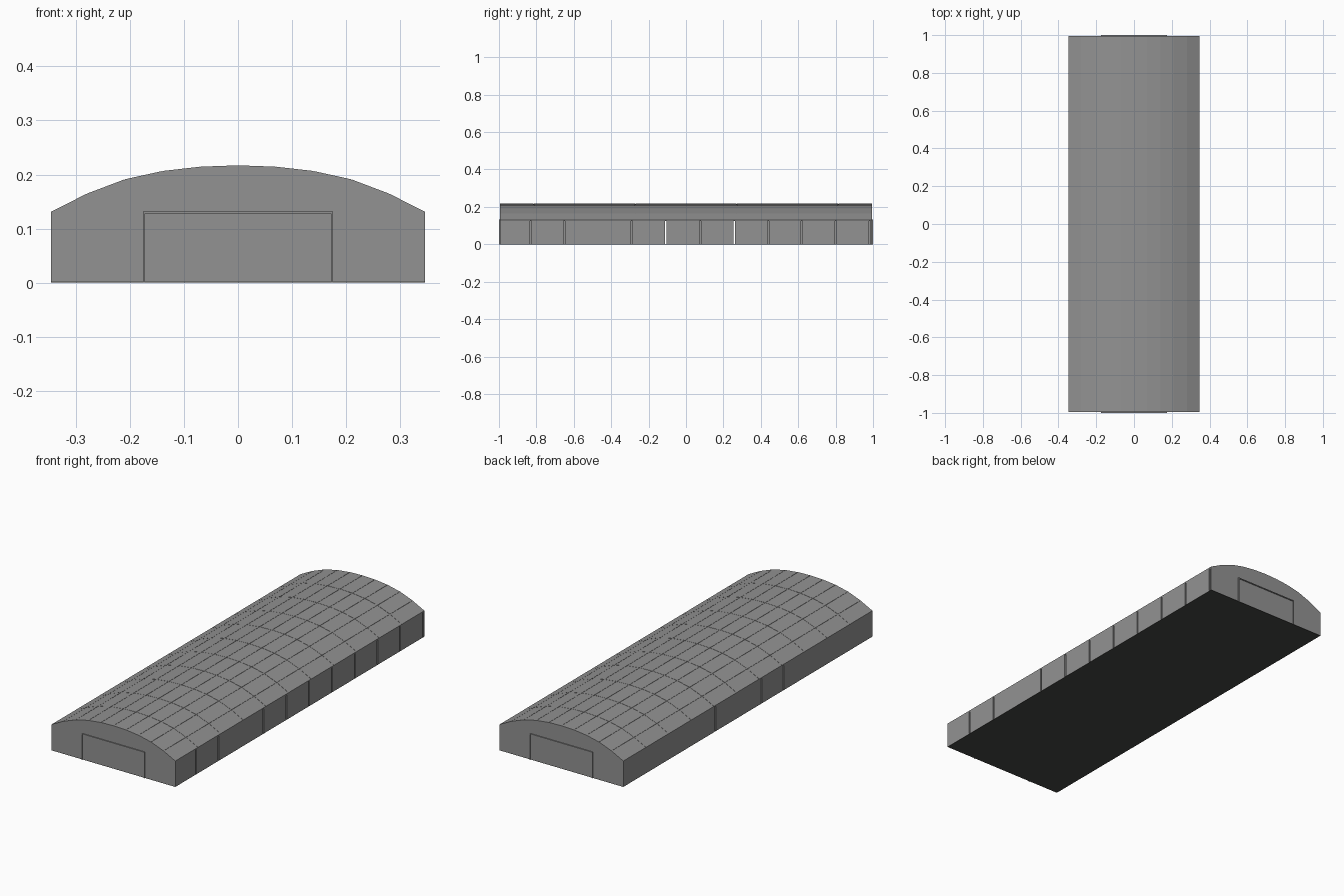
import bpy, bmesh

if "Cube" in bpy.data.objects:
    bpy.data.objects.remove(bpy.data.objects["Cube"])

W, H, L = 0.346, 0.131, 1.0      # half width, eave height, half length
GAP, T = 0.008, 0.008            # wall joint width, wall thickness
END = 0.995                      # end wall face, behind the door frames


def material(name, c):
    m = bpy.data.materials.new(name)
    m.diffuse_color = (*c, 1)
    m.use_nodes = True
    m.node_tree.nodes["Principled BSDF"].inputs["Base Color"].default_value = m.diffuse_color
    return m


grey = material("concrete grey", (0.29, 0.29, 0.29))
dark = material("dark floor grey", (0.06, 0.063, 0.058))


def add_box(bm, lo, hi):
    v = [bm.verts.new((x, y, z)) for x in (lo[0], hi[0]) for y in (lo[1], hi[1]) for z in (lo[2], hi[2])]
    for f in ((0, 1, 3, 2), (4, 6, 7, 5), (0, 4, 5, 1), (2, 3, 7, 6), (0, 2, 6, 4), (1, 5, 7, 3)):
        bm.faces.new([v[i] for i in f])


def add_prism(bm, profile, y0, y1):
    # extrude an x-z outline along y
    a = [bm.verts.new((x, y0, z)) for x, z in profile]
    b = [bm.verts.new((x, y1, z)) for x, z in profile]
    n = len(a)
    bm.faces.new(a)
    bm.faces.new(b[::-1])
    for i in range(n):
        j = (i + 1) % n
        bm.faces.new((a[i], b[i], b[j], a[j]))


def finish(name, bm, mat):
    bmesh.ops.recalc_face_normals(bm, faces=bm.faces[:])
    me = bpy.data.meshes.new(name)
    bm.to_mesh(me)
    bm.free()
    me.materials.append(mat)
    ob = bpy.data.objects.new(name, me)
    bpy.context.collection.objects.link(ob)
    return ob


# Roof arch: half the points, mirrored
half = [(0, 0.217), (0.07, 0.2145), (0.14, 0.2065), (0.21, 0.191), (0.28, 0.1645), (W, H)]
arch = [(-x, z) for x, z in half[:0:-1]] + half


def lowered(d):
    return [(x, z - d) for x, z in arch]


# Floor slab
bm = bmesh.new()
add_box(bm, (-W, -END, 0), (W, END, 0.002))
finish("floor", bm, dark)

# Roof shell under the panels
bm = bmesh.new()
add_prism(bm, lowered(0.0012) + lowered(0.006)[::-1], T - END, END - T)
finish("roof_shell", bm, grey)

# Roof panels with narrow joints between them
bm = bmesh.new()
rows, g = 11, 0.0015
step = 2 * END / rows
for (xa, za), (xb, zb) in zip(arch, arch[1:]):
    s = (zb - za) / (xb - xa)
    x0 = xa if xa == -W else xa + g / 2
    x1 = xb if xb == W else xb - g / 2
    z0, z1 = za + s * (x0 - xa), za + s * (x1 - xa)
    outline = [(x0, z0), (x1, z1), (x1, z1 - 0.0014), (x0, z0 - 0.0014)]
    for r in range(rows):
        y0 = -END + r * step + (g / 2 if r else 0)
        y1 = -END + (r + 1) * step - (g / 2 if r < rows - 1 else 0)
        add_prism(bm, outline, y0, y1)
finish("roof_panels", bm, grey)

# End walls and door frames
for name, s in (("front", -1), ("back", 1)):
    bm = bmesh.new()
    y0, y1 = sorted((s * END, s * (END - T)))
    add_prism(bm, [(-W, 0.002)] + lowered(0.0005) + [(W, 0.002)], y0, y1)
    finish(name + "_wall", bm, grey)
    bm = bmesh.new()
    y0, y1 = sorted((s * (END - 0.001), s * L))
    d, t, h = 0.176, 0.004, 0.132
    add_prism(bm, [(-d, 0), (-d, h), (d, h), (d, 0), (d - t, 0), (d - t, h - t), (t - d, h - t), (t - d, 0)], y0, y1)
    finish(name + "_door_frame", bm, grey)

# Side walls: panels separated by open joints
joints = {
    "right": (1, [-0.83, -0.65, -0.29, -0.107, 0.075, 0.257, 0.44, 0.62, 0.80, 0.983]),
    "left": (-1, [-0.283, -0.107, 0.257]),
}
for name, (s, ys) in joints.items():
    bm = bmesh.new()
    x0, x1 = sorted((s * W, s * (W - T)))
    edges = [-END - GAP / 2] + ys + [END + GAP / 2]
    for a, b in zip(edges, edges[1:]):
        add_box(bm, (x0, a + GAP / 2, 0.0005), (x1, b - GAP / 2, H - 0.001))
    finish(name + "_wall_panels", bm, grey)
